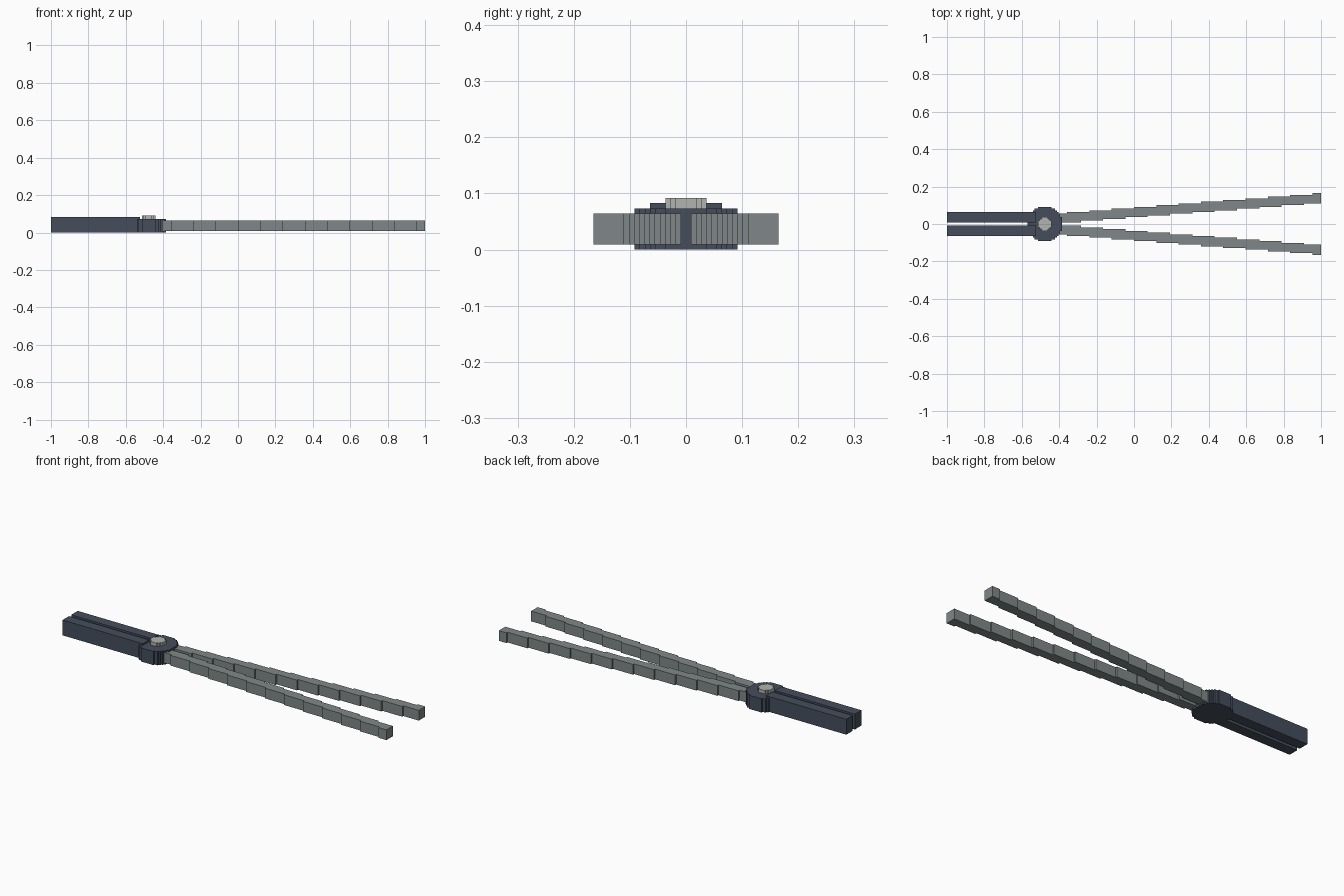
import bpy, bmesh, math

if "Cube" in bpy.data.objects:
    bpy.data.objects.remove(bpy.data.objects["Cube"])

C = 2 / 218            # size of one block cell; the model is 218 cells long
HUB_X = 57             # pivot centre, in cells from the handle end


def material(name, rgb):
    m = bpy.data.materials.new(name)
    m.diffuse_color = (*rgb, 1)
    m.use_nodes = True
    m.node_tree.nodes["Principled BSDF"].inputs["Base Color"].default_value = m.diffuse_color
    return m


slate = material("dark slate", (0.060, 0.076, 0.107))
steel = material("grey steel", (0.216, 0.242, 0.246))
silver = material("pale silver", (0.440, 0.456, 0.440))


def prism(name, outline, z0, z1, mat):
    """Extrude a cell-unit outline (x from handle end, y from centre) upward."""
    bm = bmesh.new()
    base = bm.faces.new([bm.verts.new((-1 + x * C, y * C, z0 * C)) for x, y in outline])
    top = bmesh.ops.extrude_face_region(bm, geom=[base])["geom"]
    verts = [g for g in top if isinstance(g, bmesh.types.BMVert)]
    bmesh.ops.translate(bm, verts=verts, vec=(0, 0, (z1 - z0) * C))
    bmesh.ops.recalc_face_normals(bm, faces=bm.faces)
    me = bpy.data.meshes.new(name)
    bm.to_mesh(me)
    bm.free()
    me.materials.append(mat)
    ob = bpy.data.objects.new(name, me)
    bpy.context.collection.objects.link(ob)
    return ob


def stairs(levels, end):
    """Turn (start x, level) pairs into a stepped line that stops at end."""
    pts = []
    for i, (x, y) in enumerate(levels):
        nxt = levels[i + 1][0] if i + 1 < len(levels) else end
        pts += [(x, y), (nxt, y)]
    return pts


def block_disc(radius, rows):
    """Stepped round outline centred on the pivot."""
    half = [math.floor(math.sqrt(radius ** 2 - (j + 0.5) ** 2) + 0.5) for j in range(rows)]
    quarter = []
    for j, w in enumerate(half):
        if j and half[j - 1] == w:
            quarter[-1] = (w, j + 1)
        else:
            quarter += [(w, j), (w, j + 1)]
    quarter = quarter[1:]                      # drop the point on the axis
    left = [(-x, y) for x, y in reversed(quarter)]
    upper = quarter + left
    lower = [(x, -y) for x, y in reversed(upper)]
    return [(HUB_X + x, y) for x, y in upper + lower]


# stepped arm outline: outer and inner edges climb one cell every 13 cells
outer = [(62, 6)] + [(213 - 13 * k, 18 - k) for k in range(11, -1, -1)]
inner = [(62, 1)] + [(208 - 13 * k, 12 - k) for k in range(10, -1, -1)]
arm = stairs(inner, 218) + stairs(outer, 218)[::-1]

# handles and arms, mirrored across the centre line
for side, s in (("left", 1), ("right", -1)):
    grip = [(0, 1), (52, 1), (52, 7), (0, 7)]
    prism(side + "_handle", [(x, s * y) for x, y in grip], 0, 9, slate)
    prism(side + "_arm", [(x, s * y) for x, y in arm], 1, 7, steel)

# pivot hub and pin
prism("pivot_hub", block_disc(10.3, 10), 0, 8, slate)
prism("pivot_pin", block_disc(4, 4), 7, 10, silver)
